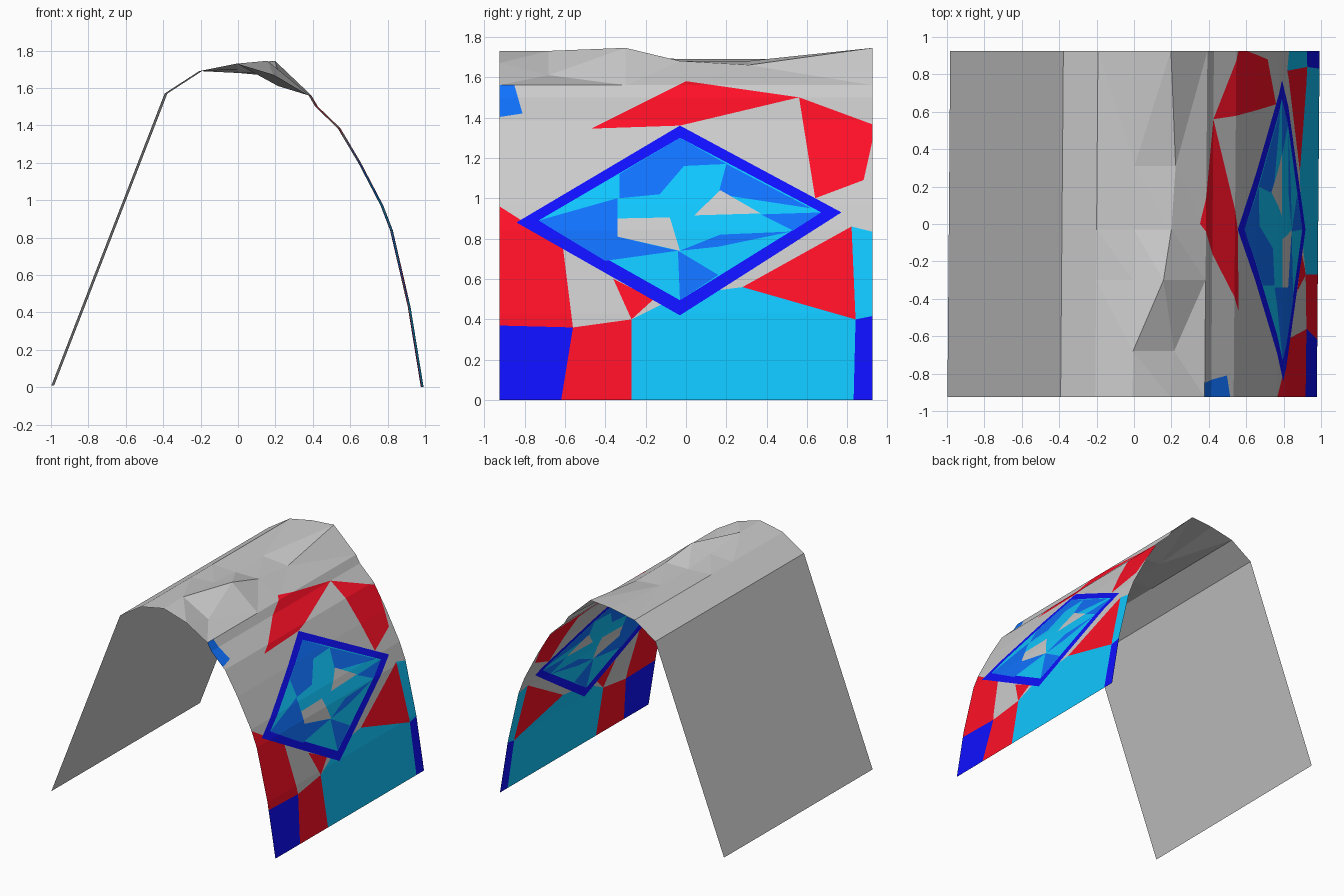
import bpy, bmesh
from mathutils import Vector

if "Cube" in bpy.data.objects:
    bpy.data.objects.remove(bpy.data.objects["Cube"])

# Draped sheet: rows run front to back, each row is an arch profile (x, z)
LEFT = [(-0.99, 0.01), (-0.385, 1.57), (-0.2, 1.69)]
RIGHT = [(0.385, 1.56), (0.42, 1.5), (0.54, 1.385), (0.65, 1.2), (0.77, 0.97),
         (0.82, 0.84), (0.915, 0.43), (0.985, 0.0)]
# y, crest height at x=0, then x and z of the wavy crest column beside it
CREST = [(-0.925, 1.73, 0.20, 1.67), (-0.68, 1.73, 0.22, 1.61), (-0.3, 1.70, 0.16, 1.745),
         (-0.03, 1.68, 0.20, 1.68), (0.31, 1.68, 0.22, 1.66), (0.925, 1.73, 0.19, 1.745)]

bm = bmesh.new()
rows = []
for y, z0, x1, z1 in CREST:
    profile = LEFT + [(0, z0), (x1, z1)] + RIGHT
    rows.append([bm.verts.new((x + 0.008 * y, y, z)) for x, z in profile])
for a, b in zip(rows, rows[1:]):
    for j in range(len(a) - 1):
        bm.faces.new((a[j], a[j + 1], b[j + 1], b[j]))
bmesh.ops.triangulate(bm, faces=bm.faces[:])

GREY, RED, NAVY, BLUE, CYAN = range(5)
COLOURS = [("grey", (0.8, 0.8, 0.8)), ("red", (1, 0.005, 0.02)), ("dark_blue", (0.005, 0.005, 1)),
           ("blue", (0.005, 0.17, 1)), ("cyan", (0.005, 0.57, 1))]


def paint(colour, *pts):
    """Cut a convex (y, z) outline, in hundredths, into the right side and colour it."""
    pts = [Vector((0, y / 100, z / 100)) for y, z in pts]
    mid = sum(pts, Vector()) / len(pts)
    faces = [f for f in bm.faces if f.calc_center_median().x > 0.25]
    for p, q in zip(pts, pts[1:] + pts[:1]):
        d = q - p
        n = Vector((0, -d.z, d.y)).normalized()
        if n.dot(mid - p) < 0:
            n = -n
        geom = faces + list({e for f in faces for e in f.edges}) + list({v for f in faces for v in f.verts})
        out = bmesh.ops.bisect_plane(bm, geom=geom, dist=1e-5, plane_co=p, plane_no=n)["geom"]
        faces = [f for f in out if isinstance(f, bmesh.types.BMFace)
                 and n.dot(f.calc_center_median() - p) > 0]
    for f in faces:
        f.material_index = colour


# Lower border patches
paint(CYAN, (-27, 40), (-3, 52), (28, 56), (84, 40), (83, -1), (-27, -1))
paint(NAVY, (84, 40), (94, 42), (94, -1), (83, -1))
paint(CYAN, (82, 86), (94, 83), (94, 42), (84, 40))
paint(NAVY, (-94, 37), (-56, 36), (-62, -1), (-94, -1))
paint(RED, (-56, 36), (-27, 40), (-27, -1), (-62, -1))

# Red patches around the diamond
paint(RED, (-94, 97), (-61, 76), (-56, 36), (-94, 37))
paint(RED, (-36, 60), (-16, 50), (-27, 40))
paint(RED, (28, 56), (82, 86), (84, 40))
paint(RED, (56, 150), (94, 136), (88, 109), (64, 100))
paint(RED, (-47, 134.5), (0, 158), (-3, 136))
paint(RED, (0, 158), (56, 150), (-3, 136))
paint(BLUE, (-94, 156), (-85, 156), (-81, 142), (-94, 140))

# Diamond frame and its field
paint(NAVY, (-84, 88), (-3, 136), (77, 93), (-3, 42))
paint(CYAN, (-73, 89), (-3, 130), (67, 93), (-3, 49.5))

# Blue facets inside the diamond
paint(BLUE, (-33, 112), (-3, 130), (-1, 116), (-13, 102), (-33, 100))
paint(BLUE, (-3, 130), (20, 117), (-1, 116))
paint(BLUE, (20, 117), (62, 95), (16, 102))
paint(BLUE, (-73, 89), (-34, 100), (-34, 81), (-60, 81))
paint(BLUE, (-60, 81), (-34, 81), (-4, 74), (-40, 69))
paint(BLUE, (-4, 74), (16, 62), (-3, 49.5))
paint(BLUE, (17, 82), (52, 83.5), (16, 76), (-3, 74))
paint(BLUE, (37, 92), (67, 93), (53, 84))

# Grey facets inside the diamond
paint(GREY, (-34, 90), (-8, 90.5), (-3, 74), (-34, 81))
paint(GREY, (4, 91.5), (17, 104), (37, 92.5))

mesh = bpy.data.meshes.new("draped_sheet")
bm.to_mesh(mesh)
bm.free()
for name, rgb in COLOURS:
    mat = bpy.data.materials.new(name)
    mat.diffuse_color = (*rgb, 1)
    mat.use_nodes = True
    mat.node_tree.nodes["Principled BSDF"].inputs["Base Color"].default_value = mat.diffuse_color
    mesh.materials.append(mat)
sheet = bpy.data.objects.new("draped_sheet", mesh)
bpy.context.collection.objects.link(sheet)
